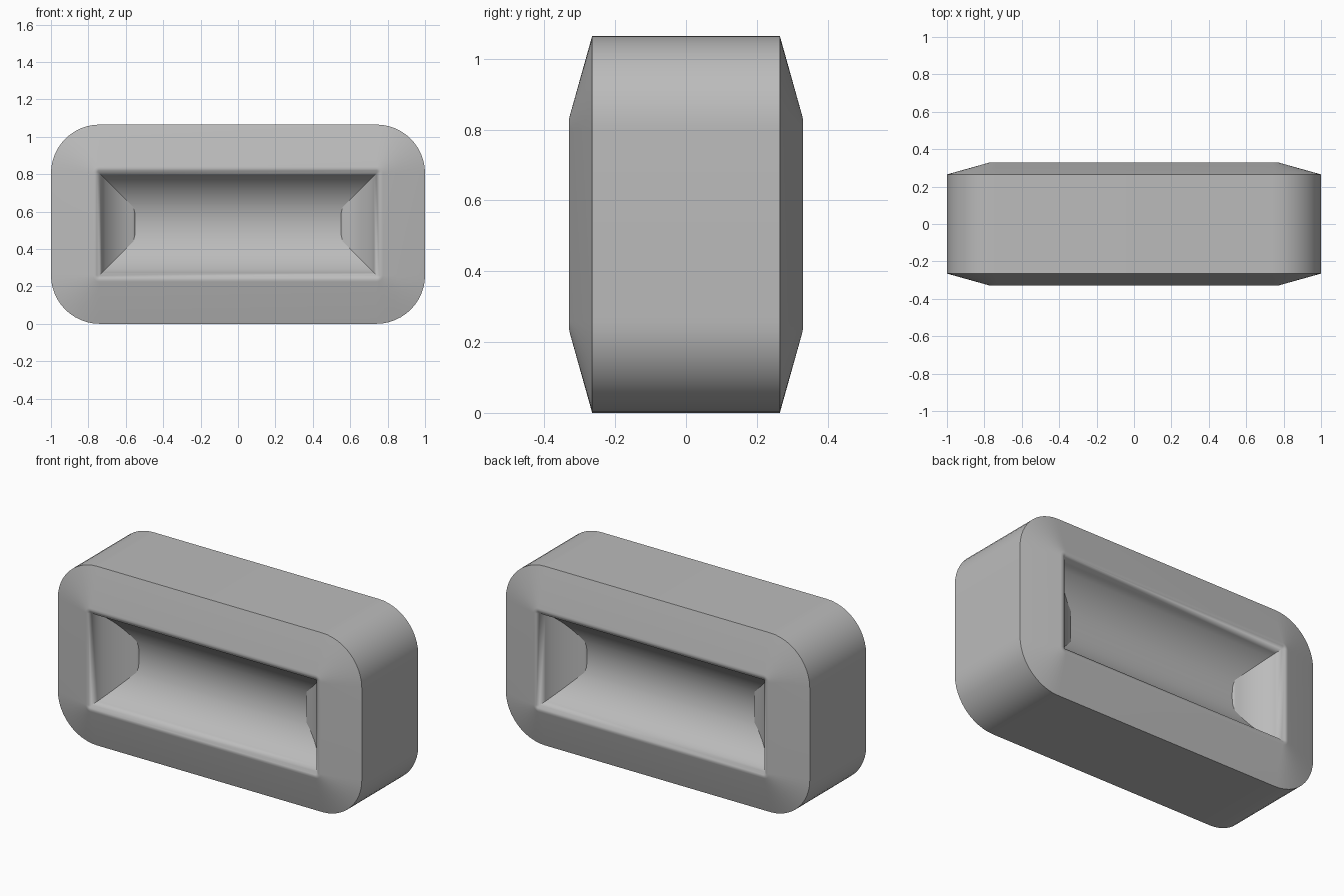
import bpy, bmesh, math

if "Cube" in bpy.data.objects:
    bpy.data.objects.remove(bpy.data.objects["Cube"])

HALF_X, HALF_Z, CORNER = 1.0, 0.5325, 0.26
SEGS = 12                  # segments per rounded corner
R, FLOOR_Y = 0.31, 0.14    # dish curve
POCKET = 0.25              # inset where the dish begins
INNER = 0.44               # inset where the end walls stop


def dish(h):
    """Depth of the dish at height h from its middle line."""
    return FLOOR_Y + R - math.sqrt(R * R - h * h)


def loop(bm, inset, y):
    """Rounded rectangle inset from the outline; corners turn sharp inside."""
    r = max(CORNER - inset, 0)
    verts = []
    for k, (sx, sz) in enumerate([(1, 1), (-1, 1), (-1, -1), (1, -1)]):
        cx, cz = sx * (HALF_X - inset - r), sz * (HALF_Z - inset - r)
        if r == 0:
            verts += [bm.verts.new((cx, y, cz + HALF_Z))] * (SEGS + 1)
            continue
        for i in range(SEGS + 1):
            a = (k + i / SEGS) * math.pi / 2
            verts.append(bm.verts.new((cx + r * math.cos(a), y, cz + r * math.sin(a) + HALF_Z)))
    return verts


def bridge(bm, a, b):
    n = len(a)
    for i in range(n):
        j = (i + 1) % n
        quad = list(dict.fromkeys([a[i], a[j], b[j], b[i]]))
        if len(quad) > 2:
            bm.faces.new(quad)


def sharpen(bm, a, b):
    e = bm.edges.get((a, b)) if a != b else None
    if e:
        e.smooth = False


def build_side(bm, s):
    """One face of the body: bevelled frame, soft lip and dished pocket."""
    rows = [(0, 0.265), (0.225, 0.328), (0.235, 0.33), (0.245, 0.328), (0.254, 0.318)]
    steps = 10
    for i in range(1, steps + 1):
        d = 0.254 + (INNER - 0.254) * i / steps
        rows.append((d, dish(HALF_Z - d)))
    # the lip keeps slightly rounded corners, the dish has mitred ones
    loops = [loop(bm, d if d < POCKET else max(d, CORNER), s * y) for d, y in rows]
    for a, b in zip(loops, loops[1:]):
        bridge(bm, a, b)
    for i in range(len(loops[0])):
        sharpen(bm, loops[0][i], loops[0][i - 1])
    for (d, _), a, b in zip(rows, loops, loops[1:]):
        if d > POCKET:
            for k in range(4):
                sharpen(bm, a[k * (SEGS + 1)], b[k * (SEGS + 1)])

    # curved floor between the end walls
    tr, tl, bl, br = [loops[-1][k * (SEGS + 1)] for k in range(4)]
    h, x = HALF_Z - INNER, HALF_X - INNER - 0.008
    strips = 6
    left, right = [tl], [tr]
    for i in range(1, strips):
        z = h - 2 * h * i / strips
        left.append(bm.verts.new((-x, s * dish(z), z + HALF_Z)))
        right.append(bm.verts.new((x, s * dish(z), z + HALF_Z)))
    left.append(bl)
    right.append(br)
    for i in range(strips):
        bm.faces.new([left[i], left[i + 1], right[i + 1], right[i]])
    for end in (left, right):
        bm.faces.new(end)
        for a, b in zip(end, end[1:]):
            sharpen(bm, a, b)
    return loops[0]


# body: two matching sides joined by the outer band
bm = bmesh.new()
front, back = build_side(bm, -1), build_side(bm, 1)
bridge(bm, front, back)
bmesh.ops.recalc_face_normals(bm, faces=bm.faces)
for f in bm.faces:
    f.smooth = True
mesh = bpy.data.meshes.new("dished_block")
bm.to_mesh(mesh)
bm.free()
block = bpy.data.objects.new("dished_block", mesh)
bpy.context.collection.objects.link(block)

# plain grey surface
grey = bpy.data.materials.new("plain_grey")
grey.use_nodes = True
colour = (0.5, 0.5, 0.5, 1)
grey.diffuse_color = colour
grey.node_tree.nodes["Principled BSDF"].inputs["Base Color"].default_value = colour
mesh.materials.append(grey)
